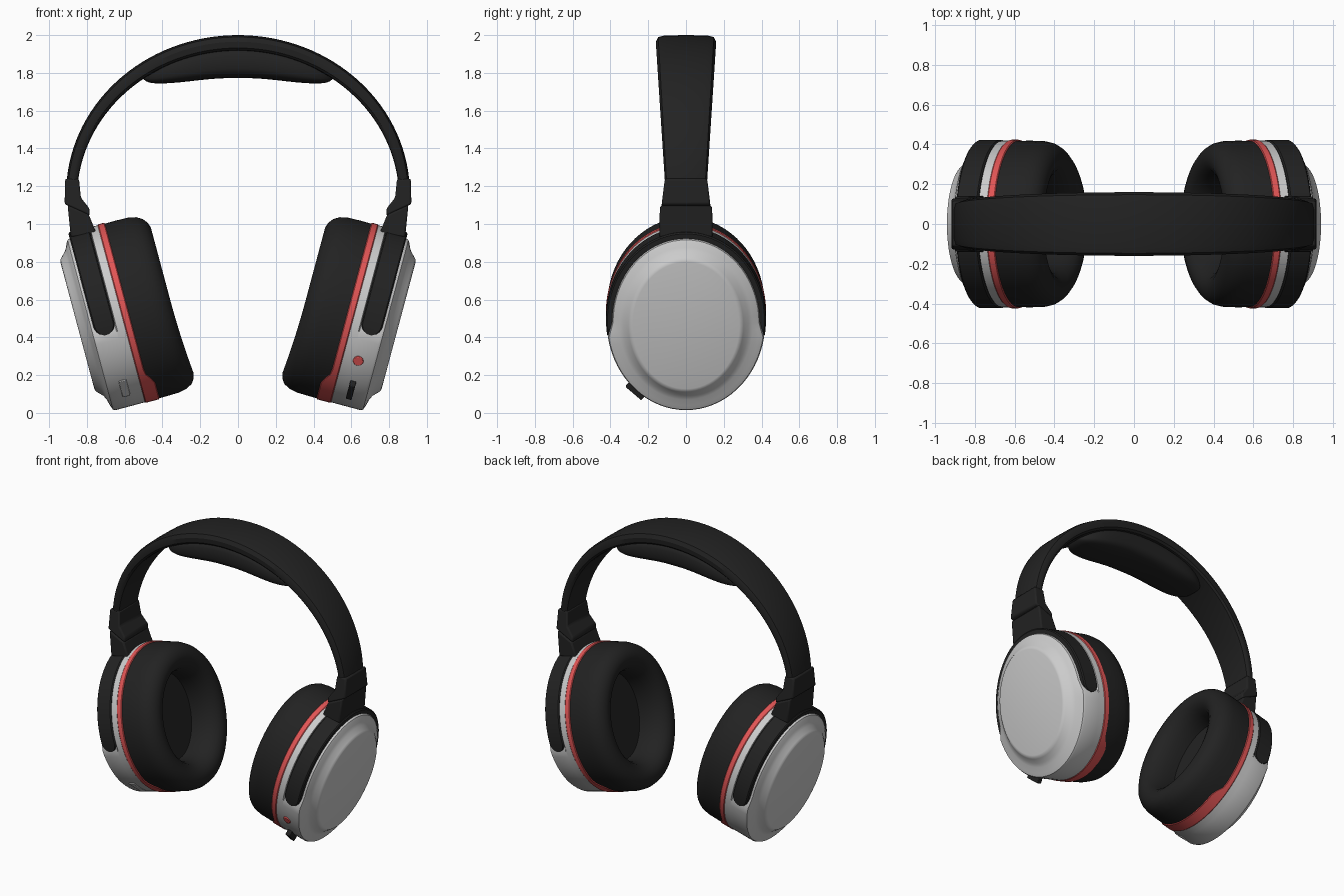
import bpy, bmesh
from math import sin, cos, pi, sqrt, radians
from mathutils import Vector, Matrix

if "Cube" in bpy.data.objects:
    bpy.data.objects.remove(bpy.data.objects["Cube"])

def material(name, rgb):
    m = bpy.data.materials.new(name)
    m.diffuse_color = (*rgb, 1)
    m.use_nodes = True
    m.node_tree.nodes["Principled BSDF"].inputs["Base Color"].default_value = m.diffuse_color
    return m

BLACK = material("black", (0.016, 0.016, 0.016))
RED = material("red", (0.75, 0.09, 0.09))
A, B, SEG = 0.42, 0.485, 72          # cup half width, half height, segments
TILT = radians(15)

def smoothstep(lo, hi, v):
    t = max(0, min(1, (v - lo) / (hi - lo)))
    return t * t * (3 - 2 * t)

def finish(name, bm, mat=None):
    bmesh.ops.recalc_face_normals(bm, faces=bm.faces)
    me = bpy.data.meshes.new(name)
    bm.to_mesh(me)
    bm.free()
    ob = bpy.data.objects.new(name, me)
    bpy.context.collection.objects.link(ob)
    if mat:
        me.materials.append(mat)
    return ob

def loft(name, rings, mat=None):
    """Skin closed rings of points in order and cap both ends."""
    bm = bmesh.new()
    vs = [[bm.verts.new(p) for p in r] for r in rings]
    for r0, r1 in zip(vs, vs[1:]):
        k = len(r0)
        for i in range(k):
            bm.faces.new((r0[i], r0[(i + 1) % k], r1[(i + 1) % k], r1[i]))
    bm.faces.new(vs[0])
    bm.faces.new(vs[-1])
    return finish(name, bm, mat)

def bevel(ob, width, segs=2):
    m = ob.modifiers.new("bevel", 'BEVEL')
    m.width, m.segments, m.limit_method = width, segs, 'ANGLE'

def cup_point(side, n, y, w):
    """Cup space (n outward, y, w up the disc) to world."""
    x = 0.58 + n * cos(TILT) + w * sin(TILT)
    return Vector((side * x, y, 0.535 - n * sin(TILT) + w * cos(TILT)))

def oval(side, n, inset, upper_inset=0, shift=None):
    ring = []
    for i in range(SEG):
        t = 2 * pi * i / SEG
        d = inset + upper_inset * smoothstep(-0.07, -0.02, B * sin(t))
        y, w = (A - d) * cos(t), (B - d) * sin(t)
        ring.append(cup_point(side, n + (shift(w) if shift else 0), y, w))
    return ring

def side_block(name, side, pts, hw_top, hw_bottom):
    """Front-view outline extruded in depth, tapering with height."""
    zs = [z for _, z in pts]
    rings = []
    for s in (-1, 1):
        rings.append([(side * x, s * (hw_bottom + (hw_top - hw_bottom) *
                      (z - min(zs)) / (max(zs) - min(zs))), z) for x, z in pts])
    bevel(loft(name, rings, BLACK), 0.01)

def rim_fitting(name, side, n, w, size, mat, round_=False):
    """Small control set on the front rim, aligned to the rim's surface."""
    y = -A * sqrt(1 - (w / B) ** 2)
    p = cup_point(side, n, y, w)
    out = (cup_point(side, n, y + y / A**2, w + w / B**2) - p).normalized()
    across = (cup_point(side, n + 1, y, w) - p).normalized()
    along = out.cross(across)
    rot = Matrix((across, along, out)).transposed().to_4x4()
    bm = bmesh.new()
    if round_:
        bmesh.ops.create_cone(bm, cap_ends=True, segments=24, radius1=0.5, radius2=0.5, depth=1)
    else:
        bmesh.ops.create_cube(bm, size=1)
    bm.transform(Matrix.Translation(p) @ rot @ Matrix.Diagonal((*size, 1)))
    bevel(finish(name, bm, mat), 0.004)

for side, label in ((1, "right"), (-1, "left")):
    # grey housing with raised outer disc
    body = [(0.035, 0.01, 0), (0.038, 0, 0), (0.082, 0, 0), (0.088, 0, 0.03), (0.2, 0, 0.03),
            (0.213, 0.006, 0.028), (0.222, 0.03, 0.018), (0.231, 0.065, 0.005), (0.243, 0.09, 0),
            (0.268, 0.115, 0), (0.277, 0.125, 0), (0.28, 0.138, 0)]
    loft(label + "_housing", [oval(side, *r) for r in body])

    # red trim ring, wider at the bottom
    flare = lambda w: -0.04 * (1 - smoothstep(-0.40, -0.33, w))
    loft(label + "_trim_ring", [oval(side, 0.0, 0.02, 0, flare), oval(side, 0.0, 0.0, 0, flare),
         oval(side, 0.004, -0.004, 0, flare), oval(side, 0.034, -0.004), oval(side, 0.039, 0.0),
         oval(side, 0.039, 0.02)], RED)

    # ear cushion with hollow centre
    pad = [(0.005, 0.01), (0, 0.002), (-0.06, 0.001), (-0.13, 0.003), (-0.17, 0.012), (-0.2, 0.03),
           (-0.22, 0.055), (-0.23, 0.085), (-0.229, 0.115), (-0.215, 0.145), (-0.185, 0.172),
           (-0.14, 0.19), (-0.09, 0.197), (-0.05, 0.198)]
    rings = []
    for n, d in pad:
        k = min(1, -n / 0.2) * 0.022
        rings.append(oval(side, n, d, 0, lambda w, k=k: -k * max(0, -w / 0.43) ** 2))
    loft(label + "_ear_cushion", rings, BLACK)

    # black yoke arm wrapped over the upper rim, rounded ends
    rings, lo, span, half = [], radians(-10.5), radians(201), 0.057
    for i in range(97):
        f = 0.5 - 0.5 * cos(pi * (0.015 + 0.97 * i / 96))
        t = lo + span * f
        e = min(1, min(f, 1 - f) * span * 0.45 / half)
        h = half * sqrt(1 - (1 - e) ** 2)
        sec = [(-h, 0.04), (-h, 0.004), (-0.88 * h, -0.003), (0.88 * h, -0.003), (h, 0.004), (h, 0.04)]
        rings.append([cup_point(side, 0.143 + n, (A - d) * cos(t), (B - d) * sin(t)) for n, d in sec])
    loft(label + "_yoke_arm", rings, BLACK)

    # hinge and slider end
    side_block(label + "_hinge", side, [(0.902, 1.10), (0.79, 1.05), (0.745, 0.94), (0.885, 0.93)],
               0.138, 0.142)
    side_block(label + "_slider_end", side, [(0.915, 1.24), (0.842, 1.24), (0.832, 1.14), (0.785, 1.08),
               (0.785, 1.045), (0.918, 1.105)], 0.112, 0.136)

# controls on the front rims
rim_fitting("power_button", 1, 0.122, -0.236, (0.055, 0.055, 0.012), RED, True)
rim_fitting("volume_wheel", 1, 0.125, -0.385, (0.032, 0.11, 0.07), BLACK)
rim_fitting("left_socket_cover", -1, 0.125, -0.385, (0.042, 0.13, 0.008), None)

# headband: tapered strip swept along an arch
def arch(t, depth):
    c = Vector((0.91 * cos(t), 0, 1.16 + 0.84 * sin(t)))
    nrm = Vector((cos(t) / 0.91, 0, sin(t) / 0.84)).normalized()
    return c - nrm * depth

rings = []
for i in range(65):
    t = pi * i / 64
    th = 0.058 + 0.025 * sin(t)
    hw = 0.11 + 0.05 * max(0, (0.84 * sin(t) - 0.04) / 0.8)
    half_sec = [(0.0, 0), (0.7, 0.002), (0.92, 0.01), (1.0, 0.035),
                (0.98, th - 0.015), (0.9, th - 0.003), (0.7, th)]
    sec = half_sec + [(-y, d) for y, d in reversed(half_sec[1:])]
    rings.append([arch(t, d) + Vector((0, y * hw, 0)) for y, d in sec])
loft("headband", rings, BLACK)

# padded head cushion under the band
rings = []
for i in range(41):
    u = -cos(pi * (0.03 + 0.94 * i / 40))
    x = 0.512 * u
    top = 1.16 + 0.765 * sqrt(1 - (x / 0.845) ** 2) + 0.015
    low = 1.772 - 0.028 * smoothstep(0.05, 0.42, abs(x)) + 0.04 * abs(u) ** 24
    hw = 0.148 * sqrt(1 - abs(u) ** 5)
    ring = []
    for k in range(28):
        a = 2 * pi * k / 28
        c, s = cos(a), sin(a)
        y = hw * (1 if c > 0 else -1) * abs(c) ** 0.6
        z = (top + low) / 2 + (top - low) / 2 * (1 if s > 0 else -1) * abs(s) ** 0.6
        ring.append((x, y, z))
    rings.append(ring)
loft("head_cushion", rings, BLACK)

# smooth shading with crisp edges
for ob in bpy.context.collection.objects:
    ob.select_set(True)
    bpy.context.view_layer.objects.active = ob
bpy.ops.object.shade_smooth_by_angle(angle=radians(32))
